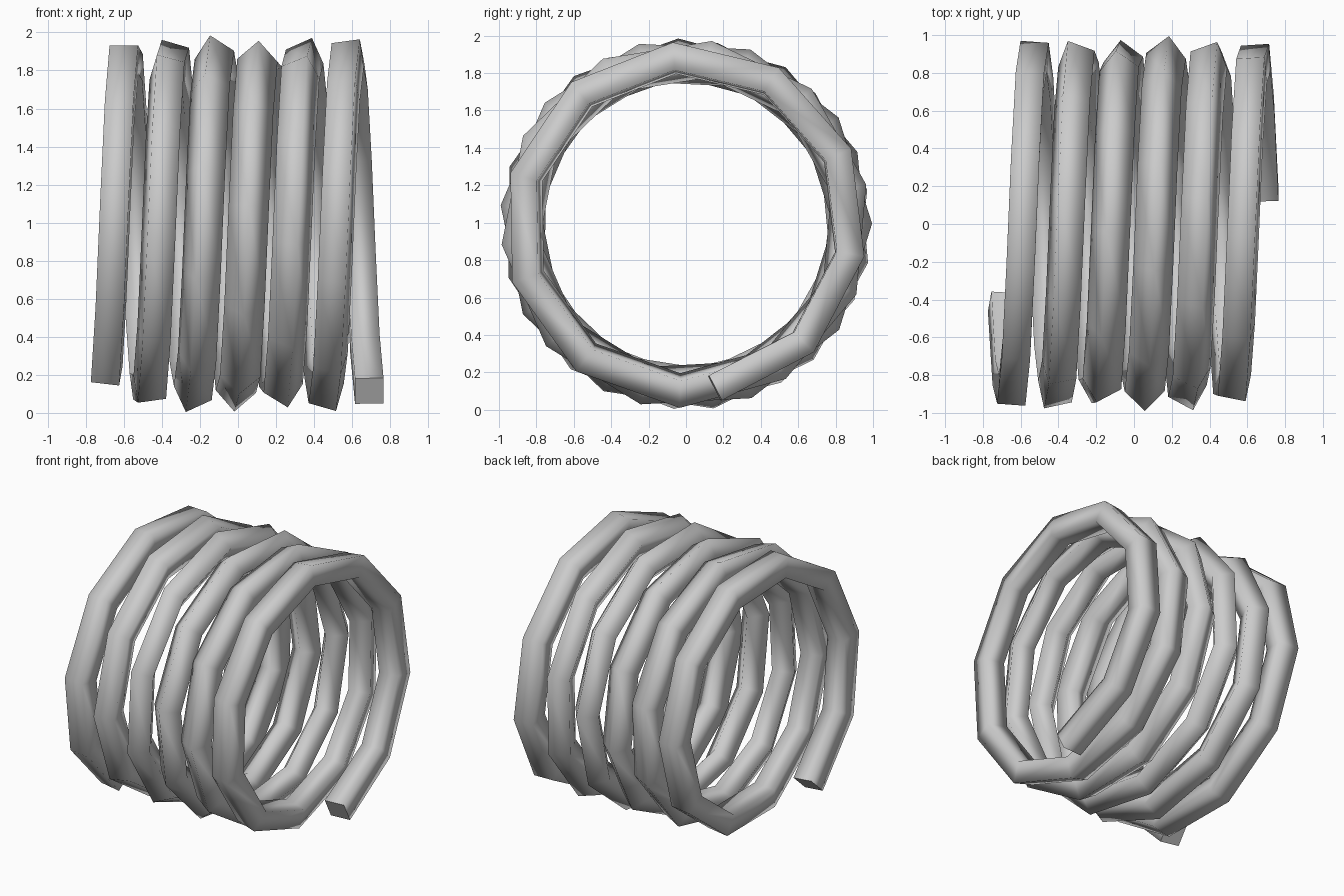
import bpy, bmesh
from math import radians, sin, cos
from mathutils import Vector

cube = bpy.data.objects.get("Cube")
if cube:
    bpy.data.objects.remove(cube, do_unlink=True)

# Coil dimensions
SEGMENTS = 61
STEP = 34.79          # degrees between path points
START = -80.0         # angle of the first end, measured from +y towards +z
RADIUS = 0.89
HALF_DIAGONAL = 0.106
END_X = 0.69
CENTRE_Z = 0.992
TWIST = 97.0          # roll of the square section along the whole coil
AXIS = Vector((1, 0, 0))


def radial(degrees):
    a = radians(degrees)
    return Vector((0, cos(a), sin(a)))


def path_point(i):
    x = END_X * (1 - 2 * i / SEGMENTS)
    return Vector((x, 0, CENTRE_Z)) + RADIUS * radial(START + STEP * i)


def section(bm, i):
    """Square section, square to the path, rolled a little at each point."""
    before, after = path_point(max(i - 1, 0)), path_point(min(i + 1, SEGMENTS))
    tangent = (after - before).normalized()
    side = (AXIS - tangent * AXIS.dot(tangent)).normalized()
    outward = tangent.cross(side)
    if outward.dot(radial(START + STEP * i)) < 0:
        outward.negate()
    roll = 45 - TWIST * i / SEGMENTS
    corners = []
    for k in range(4):
        a = radians(roll + 90 * k)
        offset = (outward * cos(a) + side * sin(a)) * HALF_DIAGONAL
        corners.append(bm.verts.new(path_point(i) + offset))
    return corners


# Sweep the section along the helix
bm = bmesh.new()
rings = [section(bm, i) for i in range(SEGMENTS + 1)]
for a, b in zip(rings, rings[1:]):
    for k in range(4):
        n = (k + 1) % 4
        bm.faces.new((a[k], a[n], b[n], b[k])).smooth = True

# Flat end caps
for ring in (rings[0], rings[-1]):
    bm.faces.new(ring).smooth = False
bmesh.ops.recalc_face_normals(bm, faces=bm.faces[:])

mesh = bpy.data.meshes.new("spring_coil")
bm.to_mesh(mesh)
bm.free()
coil = bpy.data.objects.new("spring_coil", mesh)
bpy.context.collection.objects.link(coil)

# Plain grey
grey = bpy.data.materials.new("light_grey")
grey.use_nodes = True
colour = (0.6, 0.6, 0.6, 1)
grey.diffuse_color = colour
grey.node_tree.nodes["Principled BSDF"].inputs["Base Color"].default_value = colour
mesh.materials.append(grey)
